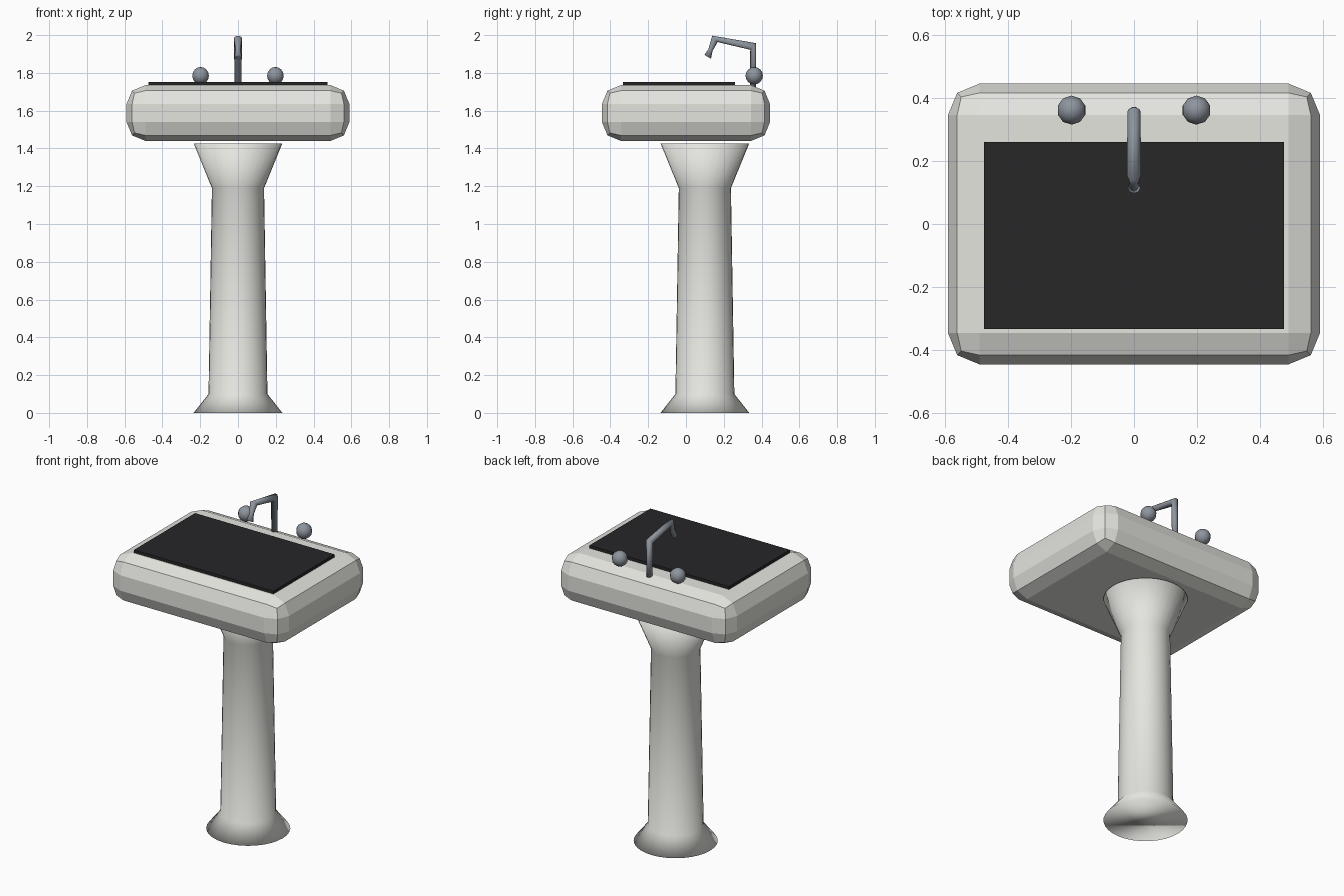
import bpy, bmesh, math
from mathutils import Vector

if "Cube" in bpy.data.objects:
    bpy.data.objects.remove(bpy.data.objects["Cube"])


def material(name, rgb):
    m = bpy.data.materials.new(name)
    m.diffuse_color = (*rgb, 1)
    m.use_nodes = True
    m.node_tree.nodes["Principled BSDF"].inputs["Base Color"].default_value = m.diffuse_color
    return m


ceramic = material("ceramic", (0.78, 0.78, 0.74))
dark = material("dark", (0.02, 0.02, 0.022))
metal = material("metal", (0.27, 0.30, 0.34))


def finish(name, bm, mat, smooth=False):
    bmesh.ops.recalc_face_normals(bm, faces=bm.faces)
    me = bpy.data.meshes.new(name)
    bm.to_mesh(me)
    bm.free()
    for p in me.polygons:
        p.use_smooth = smooth
    me.materials.append(mat)
    ob = bpy.data.objects.new(name, me)
    bpy.context.collection.objects.link(ob)
    return ob


def box(name, lo, hi, mat):
    bm = bmesh.new()
    bmesh.ops.create_cube(bm, size=1)
    for v in bm.verts:
        v.co = Vector([(a + b) / 2 + c * (b - a) for a, b, c in zip(lo, hi, v.co)])
    return finish(name, bm, mat)


def loft(name, rings, sides, mat):
    """Skin elliptical rings (y, z, tilt, x radius, in-plane radius), capped at both ends."""
    bm = bmesh.new()
    loops = []
    for y, z, tilt, rx, ry in rings:
        loop = []
        for i in range(sides):
            a = 2 * math.pi * i / sides
            s = ry * math.sin(a)
            loop.append(bm.verts.new((rx * math.cos(a),
                                      y + s * math.cos(tilt), z + s * math.sin(tilt))))
        loops.append(loop)
    for a, b in zip(loops, loops[1:]):
        for i in range(sides):
            j = (i + 1) % sides
            bm.faces.new((a[i], a[j], b[j], b[i]))
    bm.faces.new(loops[0])
    bm.faces.new(loops[-1])
    return finish(name, bm, mat, True)


# Basin with chunky two-step rounded edges
basin = box("basin", (-0.59, -0.445, 1.44), (0.59, 0.445, 1.735), ceramic)
bev = basin.modifiers.new("rounding", "BEVEL")
bev.width = 0.1
bev.segments = 2
bev.limit_method = "NONE"

# Dark bowl panel on top
box("bowl_panel", (-0.475, -0.333, 1.715), (0.475, 0.26, 1.753), dark)

# Pedestal: flared foot, tapering column, flared head
profile = [(0, 0.235), (0.1, 0.156), (1.19, 0.138), (1.427, 0.235)]
loft("pedestal", [(0.1, z, 0, r, r) for z, r in profile], 32, ceramic)

# Tap: riser, arm and flared spout as one bent pipe
loft("tap", [(0.355, 1.70, 0.0, 0.017, 0.017),
             (0.355, 1.94, math.radians(50), 0.021, 0.023),
             (0.153, 1.98, math.radians(130), 0.022, 0.022),
             (0.130, 1.922, math.radians(155), 0.013, 0.012),
             (0.115, 1.885, math.radians(150), 0.02, 0.02)], 12, metal)

# Tap knobs
for side, x in (("left", -0.198), ("right", 0.198)):
    bm = bmesh.new()
    bmesh.ops.create_uvsphere(bm, u_segments=10, v_segments=8, radius=0.046)
    bmesh.ops.translate(bm, verts=bm.verts, vec=(x, 0.361, 1.785))
    finish(side + "_knob", bm, metal, True)
